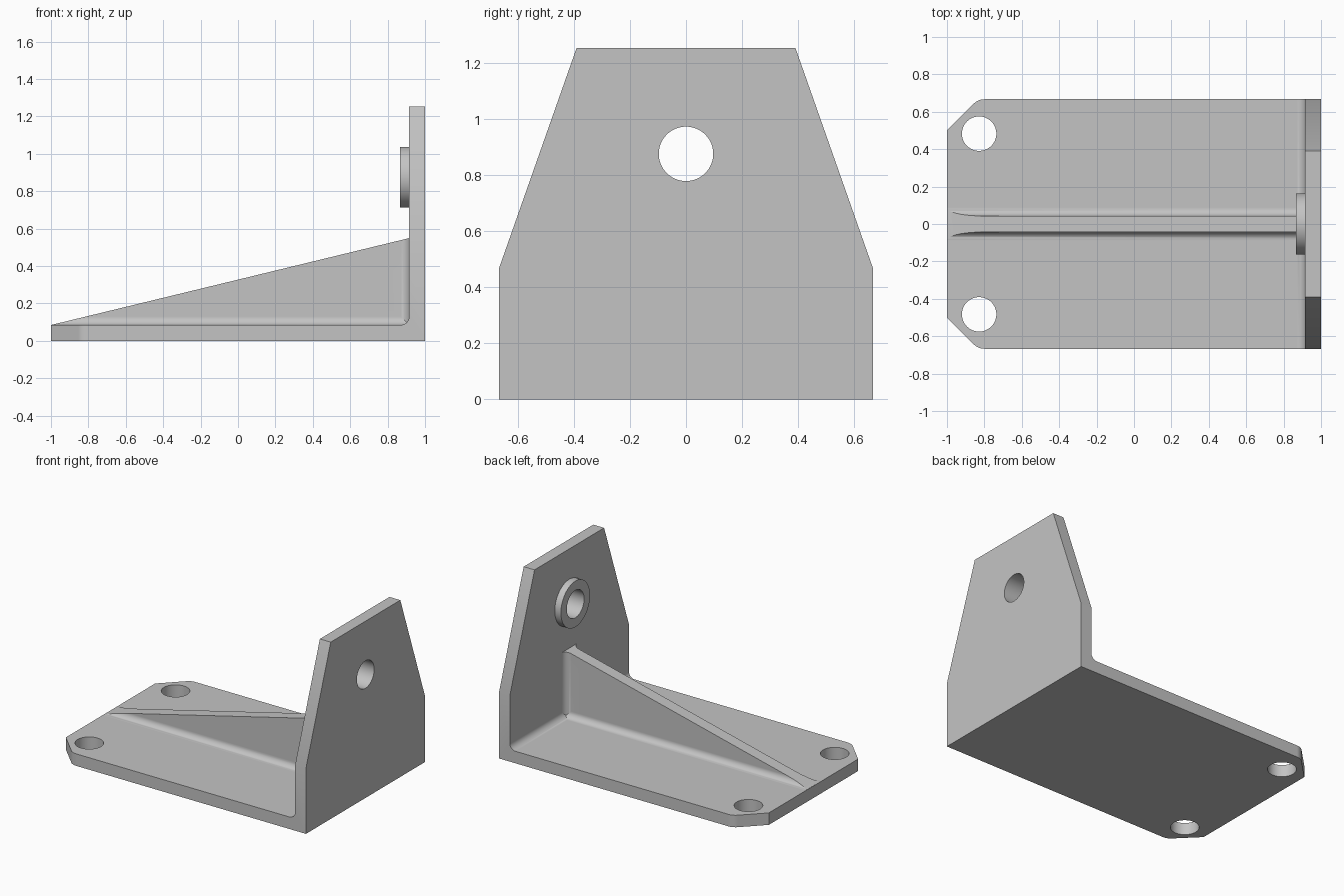
import bpy, bmesh, math
from mathutils import Vector

cube = bpy.data.objects.get("Cube")
if cube:
    bpy.data.objects.remove(cube, do_unlink=True)

HALF = 0.667      # half width of the bracket
T = 0.085         # plate thickness
WALL = 1 - T      # inner face of the upright
R = 0.045         # fillet radius
RIB = 0.043       # half thickness of the rib
AXIS_Z = 0.875    # height of the bore

grey = bpy.data.materials.new("plain grey")
grey.use_nodes = True
colour = (0.55, 0.55, 0.55, 1)
grey.diffuse_color = colour
grey.node_tree.nodes["Principled BSDF"].inputs["Base Color"].default_value = colour


def prism(name, points, axis, lo, hi):
    """Extrude a 2D outline along an axis; the outline uses the other two axes in order."""
    def place(p, d):
        c = list(p)
        c.insert("xyz".index(axis), d)
        return Vector(c)
    bm = bmesh.new()
    face = bm.faces.new([bm.verts.new(place(p, lo)) for p in points])
    ext = bmesh.ops.extrude_face_region(bm, geom=[face])
    shift = place((0, 0), hi - lo)
    bmesh.ops.translate(bm, vec=shift, verts=[v for v in ext["geom"] if isinstance(v, bmesh.types.BMVert)])
    bmesh.ops.recalc_face_normals(bm, faces=bm.faces)
    mesh = bpy.data.meshes.new(name)
    bm.to_mesh(mesh)
    bm.free()
    mesh.materials.append(grey)
    obj = bpy.data.objects.new(name, mesh)
    bpy.context.collection.objects.link(obj)
    return obj


def arc(cx, cy, r, start, end, n=12):
    angles = [math.radians(start + (end - start) * i / n) for i in range(n + 1)]
    return [(cx + r * math.cos(a), cy + r * math.sin(a)) for a in angles]


def disc(cx, cy, r):
    return arc(cx, cy, r, 0, 360, 64)[:-1]


def combine(target, tool, operation):
    bpy.context.view_layer.objects.active = target
    mod = target.modifiers.new("combine", "BOOLEAN")
    mod.operation = operation
    mod.solver = "EXACT"
    mod.object = tool
    bpy.ops.object.modifier_apply(modifier=mod.name)
    bpy.data.objects.remove(tool, do_unlink=True)


def mirrored(points):
    return points + [(-a, b) for a, b in reversed(points)]


# Filleted L section, trimmed to the tapered upright and the clipped base corners
section = [(-1.1, 0), (1, 0), (1, 1.253), (WALL, 1.253)]
section += arc(WALL - R, T + R, R, 0, -90) + [(-1.1, T)]
bracket = prism("angle_bracket", section, "y", -0.8, 0.8)
combine(bracket, prism("taper", mirrored([(0.866, -0.1), (0.338, 1.4)]), "x", -1.3, 1.3), "INTERSECT")

corner_r = 0.08
corner = arc(-0.833 + corner_r * math.tan(math.radians(22.5)), HALF - corner_r, corner_r, 90, 135, 8)
half_plan = [(1.1, HALF)] + corner + [(-1, 0.5)]
plan = half_plan + [(x, -y) for x, y in reversed(half_plan)]
combine(bracket, prism("plan", plan, "z", -0.2, 1.5), "INTERSECT")

# Sloping rib with fillets along the base and up the wall
foot = [(RIB + R, 0.04)] + arc(RIB + R, T + R, R, -90, -180) + [(RIB, 0.8)]
rib = prism("rib", mirrored(foot), "x", -1.2, 0.97)
flare = [(0.96, RIB + R)] + arc(WALL - R, RIB + R, R, 0, -90) + [(0.8, RIB)]
flare += [(x, -y) for x, y in reversed(flare)]
combine(rib, prism("flare", flare, "z", 0.03, 0.7), "UNION")
slope = [(-0.998, 0.05), (-0.998, T + 0.0005), (0.95, 0.558), (0.95, 0.05)]
combine(rib, prism("slope", slope, "y", -0.4, 0.4), "INTERSECT")
combine(bracket, rib, "UNION")

# Raised boss on the inner face, with its bore
combine(bracket, prism("boss", disc(0, AXIS_Z, 0.163), "x", 0.867, 0.95), "UNION")
combine(bracket, prism("bore", disc(0, AXIS_Z, 0.097), "x", 0.7, 1.2), "DIFFERENCE")

# Mounting holes in the base
for side in (-1, 1):
    combine(bracket, prism("hole", disc(-0.828, side * 0.483, 0.092), "z", -0.2, 0.3), "DIFFERENCE")

# Smooth fillets and holes, crisp edges
bpy.ops.object.select_all(action="DESELECT")
bracket.select_set(True)
bpy.context.view_layer.objects.active = bracket
bpy.ops.object.shade_smooth_by_angle(angle=math.radians(25))
weighted = bracket.modifiers.new("even shading", "WEIGHTED_NORMAL")
weighted.keep_sharp = True
